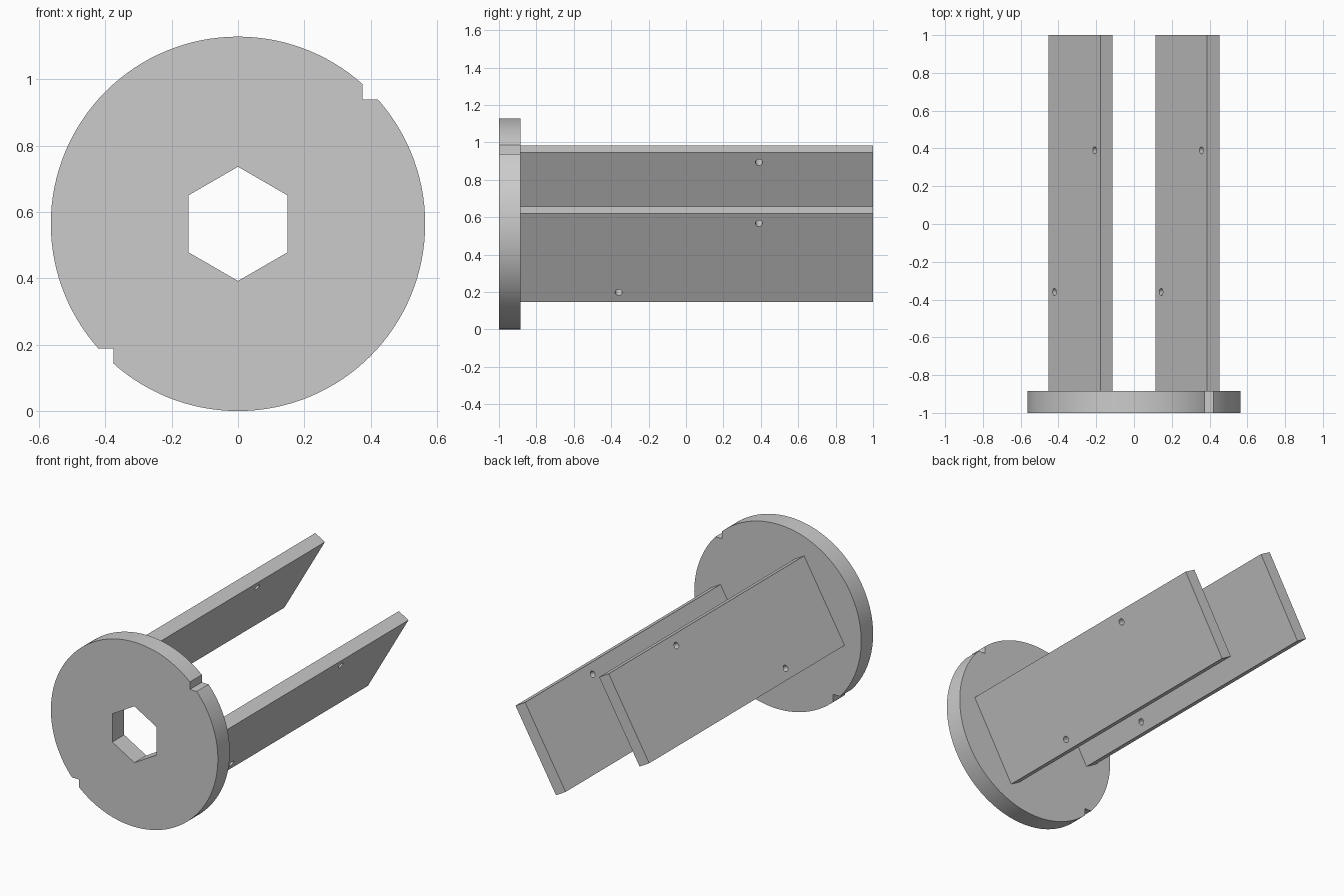
import bpy
import math
from mathutils import Matrix, Vector

cube = bpy.data.objects.get("Cube")
if cube:
    bpy.data.objects.remove(cube, do_unlink=True)

MID_Z = 0.564          # height of the disc axis
BACK = -0.885          # rear face of the disc
TILT = math.radians(30)
PLATE_OFFSET = 0.326
PLATE_THICK, PLATE_WIDTH = 0.075, 0.547

grey = bpy.data.materials.new("plain grey")
grey.use_nodes = True
grey.diffuse_color = (0.6, 0.6, 0.6, 1)
grey.node_tree.nodes["Principled BSDF"].inputs["Base Color"].default_value = (0.6, 0.6, 0.6, 1)


def finish(name, matrix):
    obj = bpy.context.object
    obj.name = name
    obj.data.transform(matrix)
    obj.data.materials.append(grey)
    return obj


def box(name, size, matrix):
    bpy.ops.mesh.primitive_cube_add(size=1)
    return finish(name, matrix @ Matrix.Diagonal((*size, 1)))


def cylinder(name, sides, radius, depth, matrix):
    bpy.ops.mesh.primitive_cylinder_add(vertices=sides, radius=radius, depth=depth)
    return finish(name, matrix)


def cut(obj, cutters):
    for cutter in cutters:
        mod = obj.modifiers.new("cut", 'BOOLEAN')
        mod.operation = 'DIFFERENCE'
        mod.solver = 'EXACT'
        mod.object = cutter
        cutter.hide_render = True
    bpy.ops.object.select_all(action='DESELECT')
    bpy.context.view_layer.objects.active = obj
    obj.select_set(True)
    for mod in list(obj.modifiers):
        bpy.ops.object.modifier_apply(modifier=mod.name)
    for cutter in cutters:
        bpy.data.objects.remove(cutter, do_unlink=True)
    bpy.ops.object.shade_smooth_by_angle(angle=math.radians(30))


# End disc with a hexagonal bore and two opposite square notches
thick = BACK + 1
centre = Matrix.Translation((0, (BACK - 1) / 2, MID_Z))
along_y = Matrix.Rotation(math.radians(90), 4, 'X')
disc = cylinder("end_disc", 128, MID_Z, thick, centre @ along_y)
cutters = [cylinder("hex_bore", 6, 0.172, 0.4, centre @ along_y)]
for side in (-1, 1):
    spot = Matrix.Translation((side * 0.475, 0, side * 0.475))
    cutters.append(box("notch", (0.2, 0.4, 0.2), centre @ spot))
cut(disc, cutters)

# Two parallel tilted plates, each with two pin holes through its thickness
# Local frame: x across the thickness, y along the length, z across the width
frame = Matrix.Translation((0, 0, MID_Z)) @ Matrix.Rotation(TILT, 4, 'Y')
through = Matrix.Rotation(math.radians(90), 4, 'Y')
for name, side in (("left_plate", 1), ("right_plate", -1)):
    x = side * PLATE_OFFSET
    plate = box(name, (PLATE_THICK, 1 - BACK, PLATE_WIDTH),
                frame @ Matrix.Translation((x, (1 + BACK) / 2, 0)))
    holes = [cylinder("pin_hole", 24, 0.019, 0.2,
                      frame @ Matrix.Translation(Vector((x, y, z))) @ through)
             for y, z in ((0.39, 0.213), (-0.36, -0.213))]
    cut(plate, holes)
